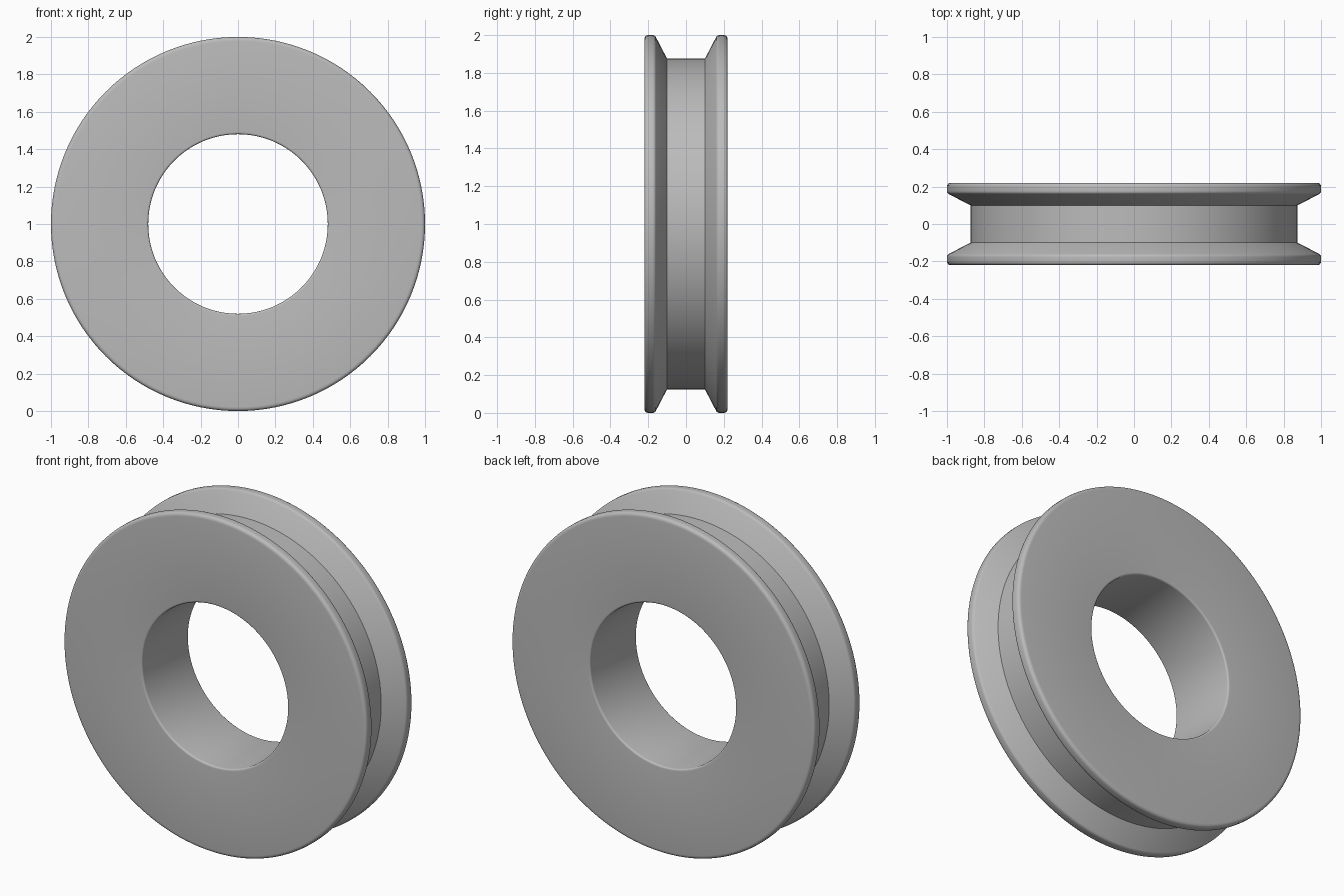
import bpy, bmesh
from math import pi, radians
from mathutils import Vector, Matrix

cube = bpy.data.objects.get("Cube")
if cube:
    bpy.data.objects.remove(cube, do_unlink=True)

SEGMENTS = 128

# Plain grey material
grey = bpy.data.materials.new("grey")
grey.use_nodes = True
colour = (0.5, 0.5, 0.5, 1)
grey.diffuse_color = colour
grey.node_tree.nodes["Principled BSDF"].inputs["Base Color"].default_value = colour


def rounded(corners, steps=4):
    """Round each (radius, y, setback) corner of a closed profile."""
    points = []
    for i, (r, y, size) in enumerate(corners):
        here = Vector((r, y))
        if size == 0:
            points.append(here)
            continue
        before = Vector(corners[i - 1][:2])
        after = Vector(corners[(i + 1) % len(corners)][:2])
        a = here + (before - here).normalized() * size
        b = here + (after - here).normalized() * size
        for s in range(steps + 1):
            t = s / steps
            points.append(a * (1 - t) ** 2 + here * 2 * t * (1 - t) + b * t * t)
    return points


# Half of the wheel section, mirrored across y: bore, face, rim, groove
half = [(0.48, 0.22, 0.012), (1.0, 0.22, 0.022), (1.0, 0.165, 0.012), (0.875, 0.1, 0)]
section = half + [(r, -y, s) for r, y, s in reversed(half)]

# Lathe the section around the y axis
bm = bmesh.new()
verts = [bm.verts.new((p.x, p.y, 0)) for p in rounded(section)]
edges = [bm.edges.new((v, verts[(i + 1) % len(verts)])) for i, v in enumerate(verts)]
bmesh.ops.spin(bm, geom=verts + edges, cent=(0, 0, 0), axis=(0, 1, 0),
               angle=2 * pi, steps=SEGMENTS, use_merge=True)
bmesh.ops.remove_doubles(bm, verts=bm.verts, dist=0.0001)
bmesh.ops.recalc_face_normals(bm, faces=bm.faces)
bmesh.ops.transform(bm, matrix=Matrix.Translation((0, 0, 1)), verts=bm.verts)

mesh = bpy.data.meshes.new("grooved_wheel")
bm.to_mesh(mesh)
bm.free()
mesh.materials.append(grey)
wheel = bpy.data.objects.new("grooved_wheel", mesh)
bpy.context.collection.objects.link(wheel)

# Smooth shading with crisp groove edges
bpy.ops.object.select_all(action='DESELECT')
wheel.select_set(True)
bpy.context.view_layer.objects.active = wheel
bpy.ops.object.shade_smooth_by_angle(angle=radians(30))
